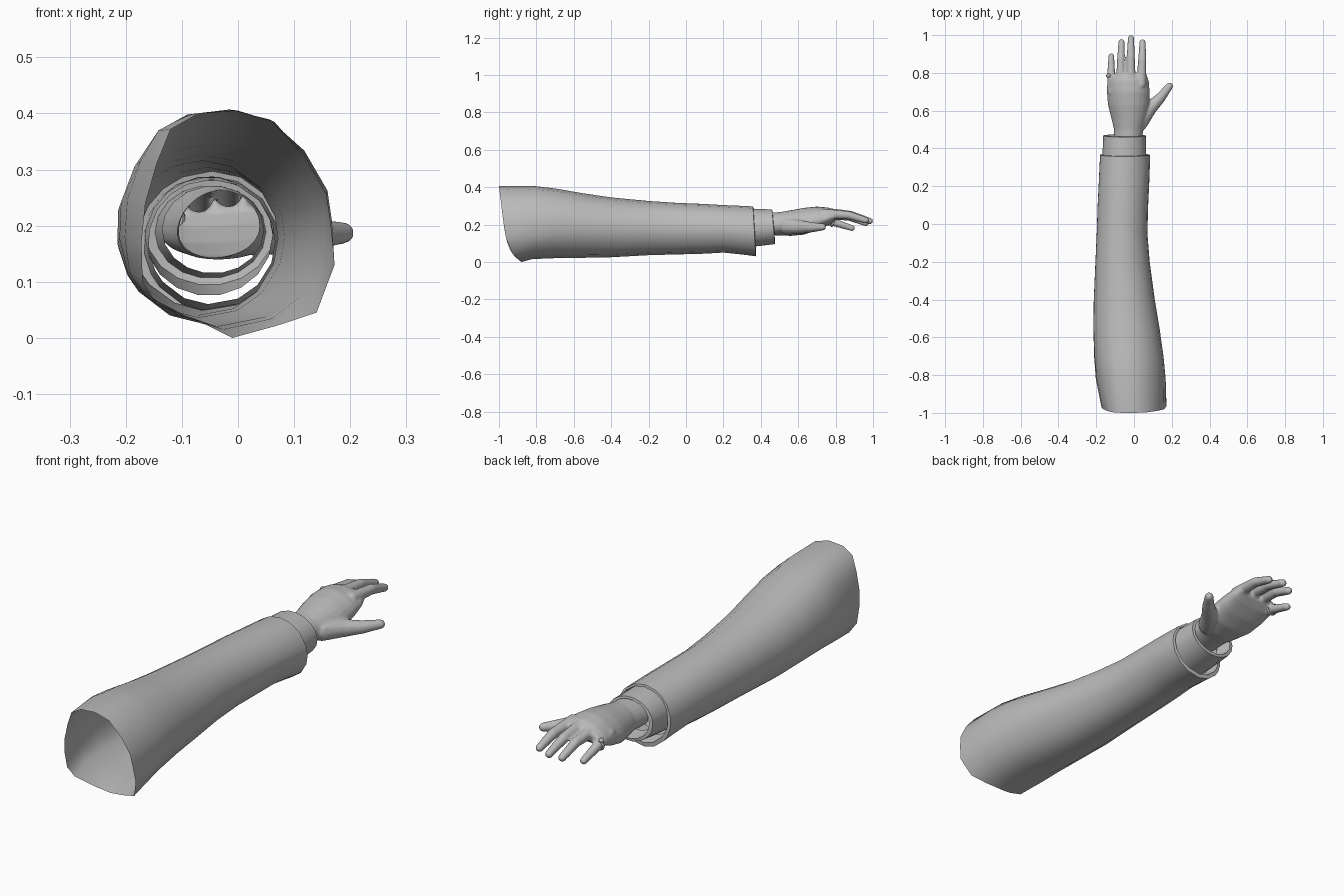
import bpy, bmesh, math
from mathutils import Vector, Matrix

if "Cube" in bpy.data.objects:
    bpy.data.objects.remove(bpy.data.objects["Cube"])

grey = bpy.data.materials.new("plain grey")
grey.diffuse_color = (0.5, 0.5, 0.5, 1)
grey.use_nodes = True
grey.node_tree.nodes["Principled BSDF"].inputs["Base Color"].default_value = grey.diffuse_color


def make_object(name, bm, angle=50):
    mesh = bpy.data.meshes.new(name)
    bmesh.ops.recalc_face_normals(bm, faces=bm.faces)
    bm.to_mesh(mesh)
    bm.free()
    ob = bpy.data.objects.new(name, mesh)
    bpy.context.collection.objects.link(ob)
    mesh.materials.append(grey)
    bpy.ops.object.select_all(action='DESELECT')
    ob.select_set(True)
    bpy.context.view_layer.objects.active = ob
    bpy.ops.object.shade_smooth_by_angle(angle=math.radians(angle))
    return ob


def loft(bm, rings, caps=False):
    loops = [[bm.verts.new(p) for p in ring] for ring in rings]
    n = len(loops[0])
    for a, b in zip(loops, loops[1:]):
        for i in range(n):
            j = (i + 1) % n
            bm.faces.new((a[i], a[j], b[j], b[i]))
    if caps:
        bm.faces.new(loops[0][::-1])
        bm.faces.new(loops[-1])


def oval(station, angles, slant=0.0, bend=0.0):
    """Oval ring from (y, xmin, xmax, zmin, zmax); slant pushes its underside along y."""
    y, x0, x1, z0, z1 = station
    cx, cz, rx, rz = (x0 + x1) / 2, (z0 + z1) / 2, (x1 - x0) / 2, (z1 - z0) / 2
    ring = []
    for a in angles:
        x, z = cx + rx * math.cos(a), cz + rz * math.sin(a)
        ring.append((x, y + slant * (z1 - z) / (z1 - z0), z - bend * (x + 0.01) ** 2))
    return ring


# Sleeve: angular open rim blending into an oval tube, with a folded end
rim = [(0.172, 0.13), (0.165, 0.2), (0.157, 0.255), (0.118, 0.325), (0.065, 0.385),
       (0.0, 0.405), (-0.07, 0.4), (-0.12, 0.372), (-0.145, 0.31), (-0.165, 0.24),
       (-0.172, 0.17), (-0.17, 0.1), (-0.145, 0.06), (-0.07, 0.03), (-0.01, 0.0),
       (0.07, 0.022), (0.14, 0.045)]
angles = [math.atan2((z - 0.2025) / 0.2025, x / 0.172) for x, z in rim]
rim_ring = []
for x, z in rim:
    t = (0.405 - z) / 0.405
    rim_ring.append(Vector((x, -1 + 0.05 * t + 0.07 * t ** 8, z)))
stations = [(-0.82, -0.203, 0.172, 0.015, 0.407), (-0.7, -0.213, 0.158, 0.02, 0.393),
            (-0.55, -0.217, 0.135, 0.022, 0.367), (-0.4, -0.215, 0.11, 0.025, 0.345),
            (-0.2, -0.206, 0.083, 0.036, 0.326), (-0.05, -0.199, 0.071, 0.04, 0.316),
            (0.1, -0.194, 0.075, 0.044, 0.31), (0.2, -0.189, 0.08, 0.05, 0.304),
            (0.3, -0.184, 0.084, 0.038, 0.3), (0.358, -0.181, 0.086, 0.03, 0.297),
            (0.36, -0.168, 0.074, 0.048, 0.288), (0.3, -0.16, 0.066, 0.06, 0.282)]
rings = [rim_ring]
for k, s in enumerate(stations):
    ring = [Vector(p) for p in oval(s, angles, 0.015 if k > 7 else 0)]
    if k < 2:                       # carry the rim's shape into the first rings
        w = (0.6, 0.25)[k]
        _, x0, x1, z0, z1 = s
        for p, (rx, rz) in zip(ring, rim):
            tx = x0 + (rx + 0.172) / 0.344 * (x1 - x0)
            tz = z0 + rz / 0.405 * (z1 - z0)
            p.x += (tx - p.x) * w
            p.z += (tz - p.z) * w
    rings.append(ring)
bm = bmesh.new()
loft(bm, rings)
make_object("sleeve", bm)

# Cuff: short tube with its edge folded inward
bm = bmesh.new()
even = [2 * math.pi * i / 18 for i in range(18)]
cuff = [(0.28, -0.166, 0.062, 0.075, 0.288), (0.37, -0.166, 0.063, 0.083, 0.286),
        (0.46, -0.164, 0.063, 0.094, 0.282), (0.462, -0.148, 0.05, 0.106, 0.272),
        (0.39, -0.135, 0.046, 0.115, 0.27)]
loft(bm, [oval(s, even, 0.015) for s in cuff])
make_object("cuff", bm)

# Hand: palm loft plus tapered digits, fused into one skin
bm = bmesh.new()
round24 = [2 * math.pi * i / 24 for i in range(24)]
palm = [(0.40, -0.11, 0.036, 0.145, 0.263), (0.5, -0.106, 0.05, 0.143, 0.267),
        (0.56, -0.12, 0.07, 0.14, 0.277), (0.63, -0.138, 0.083, 0.147, 0.29),
        (0.7, -0.144, 0.084, 0.17, 0.297), (0.76, -0.142, 0.078, 0.2, 0.292),
        (0.795, -0.13, 0.066, 0.225, 0.278)]
loft(bm, [oval(s, round24, 0, 1.6) for s in palm], caps=True)
digits = [
    [(-0.112, 0.70, 0.228, 0.026), (-0.121, 0.79, 0.212, 0.021), (-0.12, 0.888, 0.181, 0.016)],
    [(-0.07, 0.74, 0.254, 0.027), (-0.069, 0.87, 0.242, 0.021), (-0.066, 0.962, 0.208, 0.017)],
    [(-0.017, 0.74, 0.264, 0.027), (-0.017, 0.88, 0.252, 0.022), (-0.016, 0.983, 0.219, 0.017)],
    [(0.038, 0.74, 0.258, 0.027), (0.044, 0.87, 0.25, 0.022), (0.045, 0.962, 0.222, 0.017)],
    [(0.03, 0.54, 0.192, 0.045), (0.082, 0.61, 0.187, 0.037),
     (0.14, 0.668, 0.185, 0.027), (0.188, 0.73, 0.187, 0.019)]]
for digit in digits:
    for a, b in zip(digit, digit[1:]):
        for i in range(13):
            x, y, z, r = Vector(a).lerp(Vector(b), i / 12)
            bmesh.ops.create_icosphere(bm, subdivisions=2, radius=r * 1.04,
                                       matrix=Matrix.Translation((x, y, z)))
hand = make_object("hand", bm)
remesh = hand.modifiers.new("fuse", 'REMESH')
remesh.mode = 'VOXEL'
remesh.voxel_size = 0.006
remesh.use_smooth_shade = True
smooth = hand.modifiers.new("soften", 'SMOOTH')
smooth.factor = 0.5
smooth.iterations = 4
for m in ("fuse", "soften"):
    bpy.ops.object.modifier_apply(modifier=m)

# Open the wrist so the hand is a hollow skin
bm = bmesh.new()
bm.from_mesh(hand.data)
geom = bm.verts[:] + bm.edges[:] + bm.faces[:]
bmesh.ops.bisect_plane(bm, geom=geom, plane_co=(0, 0.42, 0), plane_no=(0, -1, 0),
                       clear_outer=True)
bm.to_mesh(hand.data)
bm.free()

# Ring on the little finger: a band with a small bead on its outer side
bm = bmesh.new()
tilt = Matrix.Translation((-0.121, 0.785, 0.213)) @ Matrix.Rotation(-0.25, 4, 'X')
band = []
for i in range(25):
    a = 2 * math.pi * i / 24
    band.append([tilt @ Vector(((0.023 + 0.004 * math.cos(b)) * math.cos(a),
                                0.006 * math.sin(b),
                                (0.023 + 0.004 * math.cos(b)) * math.sin(a)))
                 for b in [2 * math.pi * j / 8 for j in range(8)]])
loft(bm, band)
bmesh.ops.remove_doubles(bm, verts=bm.verts, dist=0.0001)
bmesh.ops.create_uvsphere(bm, u_segments=12, v_segments=8, radius=0.011,
                          matrix=Matrix.Translation((-0.135, 0.785, 0.235)))
make_object("finger_ring", bm)
